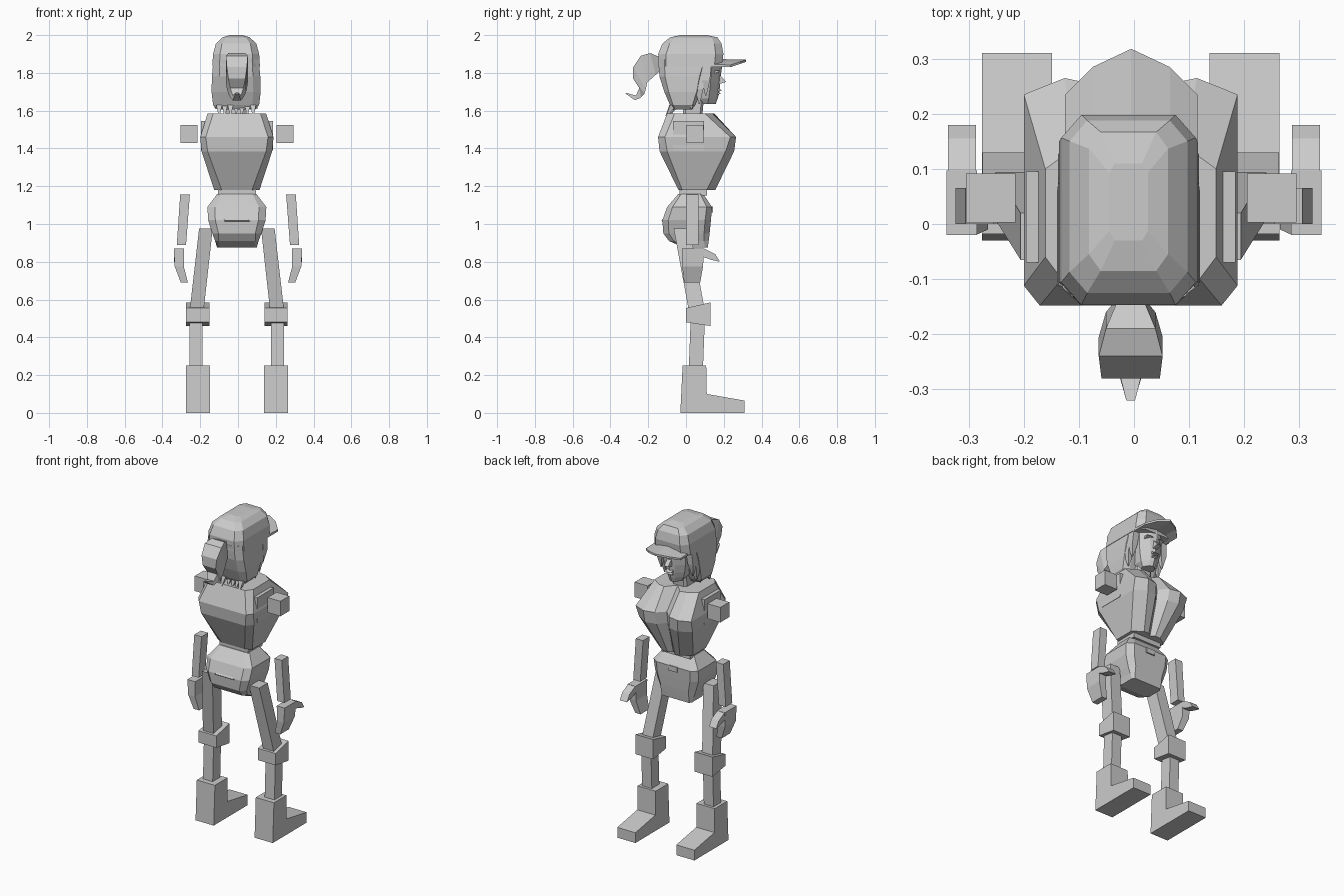
import bpy, bmesh, random
random.seed(4)

grey = bpy.data.materials.new("plain grey")
grey.diffuse_color = (0.6, 0.6, 0.6, 1)
AXIS = -0.006   # body centre line
HEAD = -0.01    # head centre line


def loft(name, rings, dx=0.0, side=1):
    """Skin a list of equal rings of (x, y, z), closing both ends."""
    bm = bmesh.new()
    rows = [[bm.verts.new((side * x + dx, y, z)) for x, y, z in r] for r in rings]
    n = len(rows[0])
    for a, b in zip(rows, rows[1:]):
        for i in range(n):
            j = (i + 1) % n
            bm.faces.new((a[i], a[j], b[j], b[i]))
    bm.faces.new(rows[0])
    bm.faces.new(rows[-1])
    bmesh.ops.recalc_face_normals(bm, faces=bm.faces)
    me = bpy.data.meshes.new(name)
    bm.to_mesh(me)
    bm.free()
    me.materials.append(grey)
    ob = bpy.data.objects.new(name, me)
    bpy.context.collection.objects.link(ob)
    return ob


def rect(z, x0, x1, y0, y1):
    return [(x0, y0, z), (x1, y0, z), (x1, y1, z), (x0, y1, z)]


def box(name, x0, x1, y0, y1, z0, z1, dx=0.0, side=1):
    return loft(name, [rect(z0, x0, x1, y0, y1), rect(z1, x0, x1, y0, y1)], dx, side)


def prism(name, profile, x0, x1, dx=0.0, side=1):
    """Extrude a (y, z) outline along x."""
    return loft(name, [[(x, y, z) for y, z in profile] for x in (x0, x1)], dx, side)


def mirrored(half, z):
    """Close a half outline that runs from back to front at x >= 0."""
    ring = list(half) + [(-x, y) for x, y in reversed(half) if x > 0]
    return [(x, y, z) for x, y in ring]


def octagon(z, w, yb, yf, cx=0.3, cy=0.12):
    d = yf - yb
    return mirrored([(w * (1 - cx), yb), (w, yb + d * cy),
                     (w, yf - d * cy), (w * (1 - cx), yf)], z)


# Legs
for label, s in (("left", -1), ("right", 1)):
    prism(label + "_boot", [(-0.03, 0), (0.31, 0), (0.31, 0.065), (0.11, 0.1),
                            (0.107, 0.25), (-0.018, 0.25)], 0.143, 0.27, AXIS, s)
    loft(label + "_shin", [rect(0.24, 0.182, 0.25, 0.015, 0.09),
                           rect(0.5, 0.182, 0.25, 0.025, 0.1)], AXIS, s)
    prism(label + "_knee_pad", [(0, 0.48), (0.13, 0.46), (0.13, 0.585), (0, 0.555)],
          0.145, 0.269, AXIS, s)
    loft(label + "_thigh", [rect(0.54, 0.176, 0.25, 0.015, 0.1),
                            rect(0.975, 0.128, 0.2, -0.065, 0.02)], AXIS, s)

# Arms
for label, s in (("left", -1), ("right", 1)):
    box(label + "_upper_arm", 0.21, 0.3, 0.003, 0.092, 1.43, 1.525, -0.005, s)
    loft(label + "_forearm", [rect(0.89, 0.275, 0.324, 0.0, 0.065),
                              rect(1.155, 0.255, 0.306, 0.0, 0.065)], 0, s)
    loft(label + "_hand", [rect(0.69, 0.265, 0.303, -0.01, 0.075),
                           rect(0.775, 0.287, 0.335, -0.02, 0.09),
                           rect(0.87, 0.285, 0.34, -0.02, 0.097)], 0, s)
    prism(label + "_thumb", [(0.08, 0.87), (0.1, 0.868), (0.155, 0.84), (0.18, 0.8),
                             (0.135, 0.81), (0.08, 0.83)], 0.287, 0.338, 0, s)
    box(label + "_armhole", 0.13, 0.19, -0.07, 0.095, 1.39, 1.545, AXIS, s)

# Pelvis with rounded seat
loft("pelvis", [octagon(0.875, 0.105, -0.01, 0.115, 0.1),
                octagon(0.91, 0.115, -0.09, 0.12, 0.15),
                octagon(0.95, 0.13, -0.12, 0.125, 0.25),
                octagon(1.02, 0.152, -0.125, 0.132, 0.25),
                octagon(1.09, 0.156, -0.1, 0.138, 0.25),
                octagon(1.16, 0.103, -0.04, 0.09, 0.2)], AXIS)
loft("seat_fold", [mirrored([(0.085, -0.115), (0.085, -0.11)], 1.005),
                   mirrored([(0.06, -0.13), (0.085, -0.11)], 1.018),
                   mirrored([(0.085, -0.11), (0.085, -0.1)], 1.04)], AXIS)
box("belt_buckle", -0.03, 0.03, 0.12, 0.143, 1.06, 1.092, AXIS)
box("waist", -0.1, 0.1, -0.035, 0.11, 1.15, 1.21, AXIS)

# Open jacket: z, back corner, side back, side front, bust, lapel, centre
levels = [
    (1.18, (0.08, -0.04), (0.12, -0.02), (0.12, 0.11), (0.06, 0.155), (0.025, 0.155), 0.135),
    (1.385, (0.155, -0.14), (0.187, -0.1), (0.187, 0.21), (0.115, 0.255), (0.045, 0.24), 0.19),
    (1.46, (0.165, -0.148), (0.194, -0.112), (0.194, 0.235), (0.12, 0.265), (0.05, 0.25), 0.2),
    (1.585, (0.125, -0.1), (0.155, -0.06), (0.155, 0.1), (0.1, 0.14), (0.055, 0.15), 0.09)]
loft("jacket_torso", [mirrored(list(p[:-1]) + [(0, p[-1])], z)
                      for z, *p in levels], AXIS)

# Neck and face
loft("neck", [octagon(1.56, 0.05, -0.02, 0.085), octagon(1.72, 0.05, 0.0, 0.1)], HEAD)
face = [(1.635, 0.035, 0.09, 0.042, 0.115, 0.02, 0.148, 0.157),
        (1.665, 0.06, 0.06, 0.058, 0.12, 0.024, 0.158, 0.168),
        (1.7, 0.068, 0.04, 0.068, 0.125, 0.026, 0.165, 0.178),
        (1.75, 0.078, 0.03, 0.078, 0.13, 0.03, 0.17, 0.18),
        (1.79, 0.08, 0.03, 0.08, 0.132, 0.035, 0.17, 0.185),
        (1.86, 0.085, 0.03, 0.085, 0.14, 0.035, 0.188, 0.195)]
loft("face", [mirrored([(a, b), (c, d), (e, f), (0, g)], z)
              for z, a, b, c, d, e, f, g in face], HEAD)
prism("nose", [(0.17, 1.8), (0.213, 1.752), (0.165, 1.738)], -0.014, 0.014, HEAD)
prism("upper_lip", [(0.165, 1.722), (0.192, 1.706), (0.165, 1.702)], -0.02, 0.02, HEAD)
prism("lower_lip", [(0.16, 1.7), (0.186, 1.692), (0.155, 1.678)], -0.017, 0.017, HEAD)
for label, s in (("left", -1), ("right", 1)):
    prism(label + "_brow", [(0.15, 1.815), (0.184, 1.81), (0.15, 1.796)], 0.018, 0.06, HEAD, s)

# Hair shell, side locks and ragged ends
loft("hair", [octagon(1.605, 0.1, -0.07, 0.03), octagon(1.63, 0.122, -0.085, 0.05),
              octagon(1.7, 0.13, -0.115, 0.08), octagon(1.78, 0.128, -0.14, 0.1),
              octagon(1.87, 0.12, -0.148, 0.13)], HEAD)
for label, s in (("left", -1), ("right", 1)):
    for k, (y, low) in enumerate(((0.03, 1.61), (0.07, 1.635), (0.105, 1.68))):
        loft(f"{label}_side_lock_{k}", [rect(low, 0.108, 0.112, y - 0.003, y + 0.003),
                                        rect(low + 0.08, 0.09, 0.128, y - 0.022, y + 0.022),
                                        rect(1.86, 0.08, 0.12, y - 0.02, y + 0.03)], HEAD, s)
for k in range(7):
    x = -0.09 + 0.03 * k
    y = -0.06 + random.uniform(-0.015, 0.01)
    low = random.uniform(1.565, 1.585)
    loft(f"hair_tip_{k}", [rect(low, x - 0.002, x + 0.002, y - 0.035, y - 0.03),
                           rect(1.63, x - 0.015, x + 0.015, y - 0.015, y + 0.02)], HEAD)

# Cap with curved brim
loft("cap", [octagon(1.835, 0.126, -0.146, 0.19), octagon(1.9, 0.122, -0.147, 0.198),
             octagon(1.955, 0.107, -0.125, 0.188), octagon(1.988, 0.072, -0.085, 0.167),
             octagon(2.0, 0.035, -0.03, 0.11)], HEAD)
brim = [(-0.12, 0.235, 1.838), (-0.07, 0.285, 1.855), (0, 0.318, 1.866),
        (0.07, 0.285, 1.855), (0.12, 0.235, 1.838)]
loft("cap_brim", [[(x, 0.13, z - 0.008), (x, yf, z - 0.008), (x, yf, z + 0.004),
                   (x, 0.13, z + 0.008)] for x, yf, z in brim], HEAD + 0.005)

# Ponytail: outer y, z, inner y, z, half width
tail = [(-0.13, 1.88, -0.13, 1.82, 0.02), (-0.19, 1.905, -0.16, 1.79, 0.045),
        (-0.24, 1.89, -0.205, 1.75, 0.058), (-0.28, 1.83, -0.213, 1.715, 0.053),
        (-0.28, 1.77, -0.22, 1.69, 0.045), (-0.247, 1.72, -0.238, 1.67, 0.035),
        (-0.265, 1.68, -0.27, 1.655, 0.022), (-0.32, 1.695, -0.318, 1.689, 0.008)]
loft("ponytail", [[(-w, a, b), (w, a, b), (w, c, d), (-w, c, d)]
                  for a, b, c, d, w in tail], AXIS)
